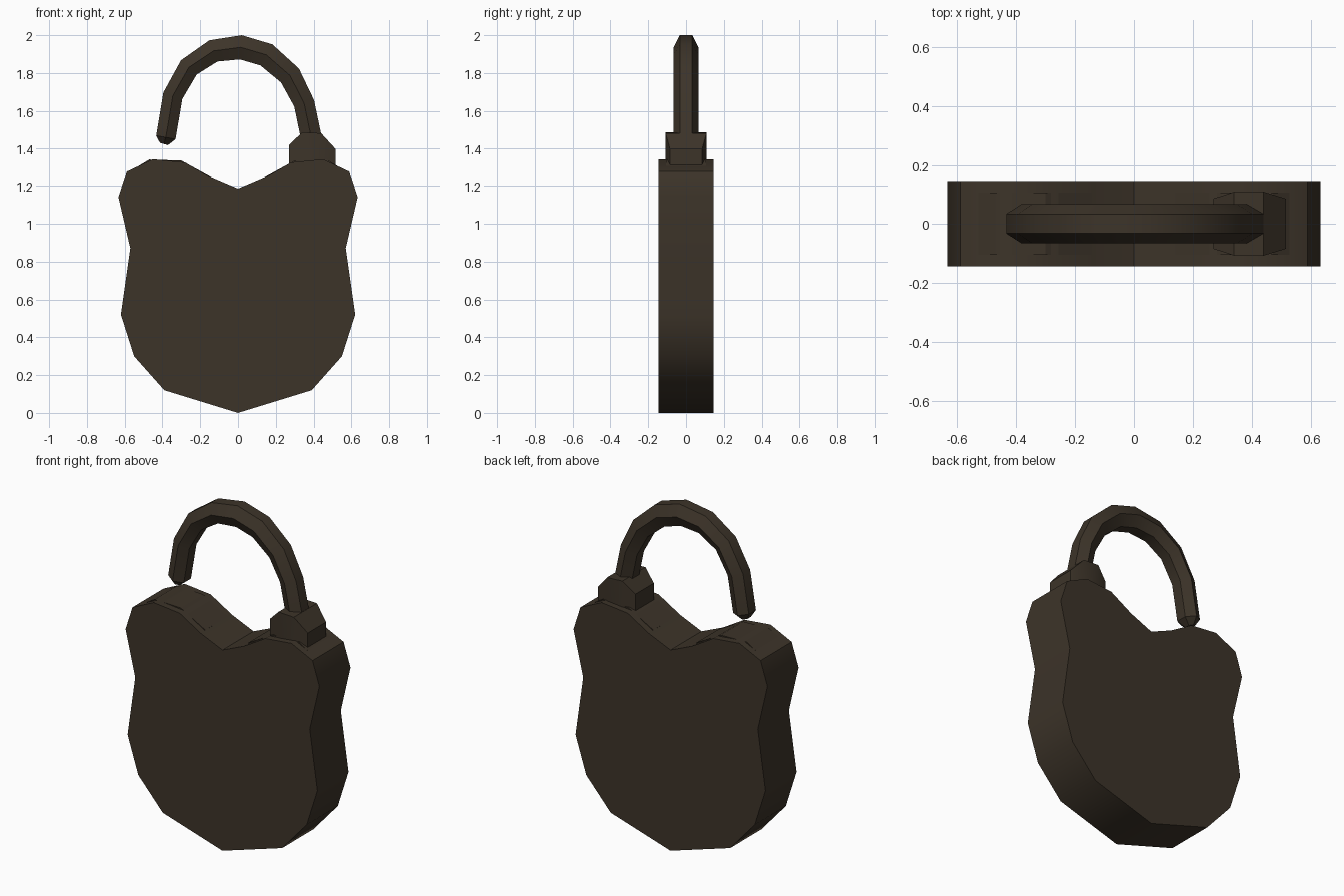
import bpy, bmesh, math
from mathutils import Vector

if "Cube" in bpy.data.objects:
    bpy.data.objects.remove(bpy.data.objects["Cube"])

mat = bpy.data.materials.new("dark bronze")
mat.diffuse_color = (0.046, 0.034, 0.022, 1)
mat.use_nodes = True
mat.node_tree.nodes["Principled BSDF"].inputs["Base Color"].default_value = mat.diffuse_color


def finish(name, bm, angle=40):
    bmesh.ops.recalc_face_normals(bm, faces=bm.faces)
    me = bpy.data.meshes.new(name)
    bm.to_mesh(me)
    bm.free()
    ob = bpy.data.objects.new(name, me)
    bpy.context.collection.objects.link(ob)
    me.materials.append(mat)
    bpy.ops.object.select_all(action='DESELECT')
    ob.select_set(True)
    bpy.context.view_layer.objects.active = ob
    bpy.ops.object.shade_smooth_by_angle(angle=math.radians(angle))
    return ob


def loft(name, rings, angle=40):
    """Skin a list of closed rings and cap both ends."""
    bm = bmesh.new()
    vs = [[bm.verts.new(p) for p in r] for r in rings]
    n = len(vs[0])
    for a, b in zip(vs, vs[1:]):
        for i in range(n):
            j = (i + 1) % n
            bm.faces.new((a[i], a[j], b[j], b[i]))
    bm.faces.new(vs[0])
    bm.faces.new(vs[-1])
    return finish(name, bm, angle)


def plate(name, outline, y, angle=40):
    return loft(name, [[(x, s * y, z) for x, z in outline] for s in (-1, 1)], angle)


# Body: mirrored shield outline
half = [(0, 0), (0.39, 0.12), (0.55, 0.30), (0.62, 0.52), (0.57, 0.87),
        (0.633, 1.14), (0.588, 1.28), (0.45, 1.345), (0.28, 1.328),
        (0.14, 1.245), (0, 1.185)]
plate("lock_body", half + [(-x, z) for x, z in half[-2:0:-1]], 0.145)

# Slim raised pads on both shoulders
pad = [(0.588, 1.272), (0.47, 1.343), (0.30, 1.338), (0.14, 1.25), (0.2, 1.2), (0.55, 1.2)]
for s, side in ((1, "right"), (-1, "left")):
    plate("shoulder_pad_" + side, [(s * x, z) for x, z in pad], 0.105, 20)

# Collar that holds the shackle, slightly narrower at its outer sides
collar = [(0.27, 1.27, 0.085), (0.27, 1.42, 0.085), (0.34, 1.487, 0.105),
          (0.44, 1.482, 0.105), (0.515, 1.40, 0.085), (0.515, 1.27, 0.085)]
loft("shackle_collar", [[(x, -y, z), (x, y, z), (x, y, 1.26), (x, -y, 1.26)]
                        for x, y, z in [(0.27, 0.085, 1.42), (0.34, 0.108, 1.487),
                                        (0.44, 0.108, 1.482), (0.515, 0.085, 1.40)]], 20)

# Shackle: hexagonal bar swept along an open arch (x, z, half thickness)
path = [(-0.392, 1.425, 0.022), (-0.382, 1.46, 0.052), (-0.345, 1.68, 0.053),
        (-0.26, 1.83, 0.056), (-0.13, 1.917, 0.060), (0.015, 1.936, 0.064),
        (0.15, 1.896, 0.064), (0.275, 1.787, 0.060), (0.35, 1.64, 0.055),
        (0.40, 1.40, 0.055)]
rings = []
for i, (x, z, r) in enumerate(path):
    a, b = path[max(i - 1, 0)], path[min(i + 1, len(path) - 1)]
    t = Vector((b[0] - a[0], 0, b[1] - a[1])).normalized()
    nrm = Vector((-t.z, 0, t.x))
    w = 0.03 if i == 0 else 0.066
    rings.append([Vector((x, 0, z)) + Vector((0, w * math.cos(k * math.pi / 3), 0))
                  + nrm * r * math.sin(k * math.pi / 3) / math.sin(math.pi / 3)
                  for k in range(6)])
loft("shackle", rings, 35)
